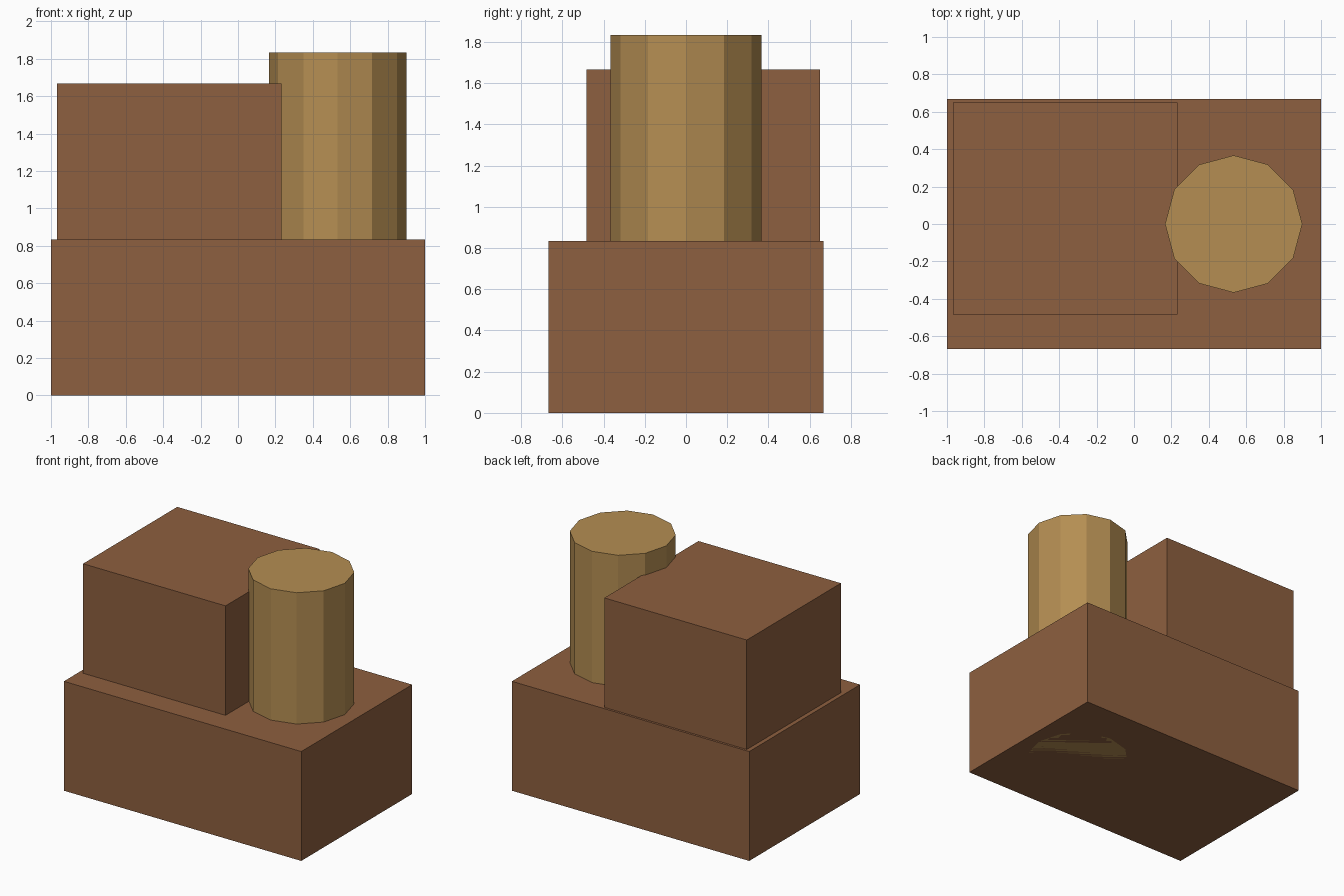
import bpy

if "Cube" in bpy.data.objects:
    bpy.data.objects.remove(bpy.data.objects["Cube"])


def material(name, rgb):
    mat = bpy.data.materials.new(name)
    mat.diffuse_color = (*rgb, 1)
    mat.use_nodes = True
    mat.node_tree.nodes["Principled BSDF"].inputs["Base Color"].default_value = mat.diffuse_color
    return mat


def box(name, low, high, mat):
    centre = [(a + b) / 2 for a, b in zip(low, high)]
    bpy.ops.mesh.primitive_cube_add(size=1, location=centre)
    obj = bpy.context.object
    obj.name = name
    obj.scale = [b - a for a, b in zip(low, high)]
    bpy.ops.object.transform_apply(location=False, rotation=False, scale=True)
    obj.data.materials.append(mat)
    return obj


brown = material("brown", (0.27, 0.115, 0.05))
tan = material("tan", (0.46, 0.27, 0.085))

# Wide lower block and the smaller block stacked on it
box("base_block", (-1, -0.667, 0), (1, 0.667, 0.833), brown)
box("upper_block", (-0.967, -0.483, 0.833), (0.233, 0.65, 1.667), brown)

# Twelve-sided tower running from the ground up through the base
height = 1.833
bpy.ops.mesh.primitive_cylinder_add(vertices=12, radius=0.367, depth=height,
                                    location=(0.533, 0, height / 2))
tower = bpy.context.object
tower.name = "round_tower"
tower.data.materials.append(tan)
